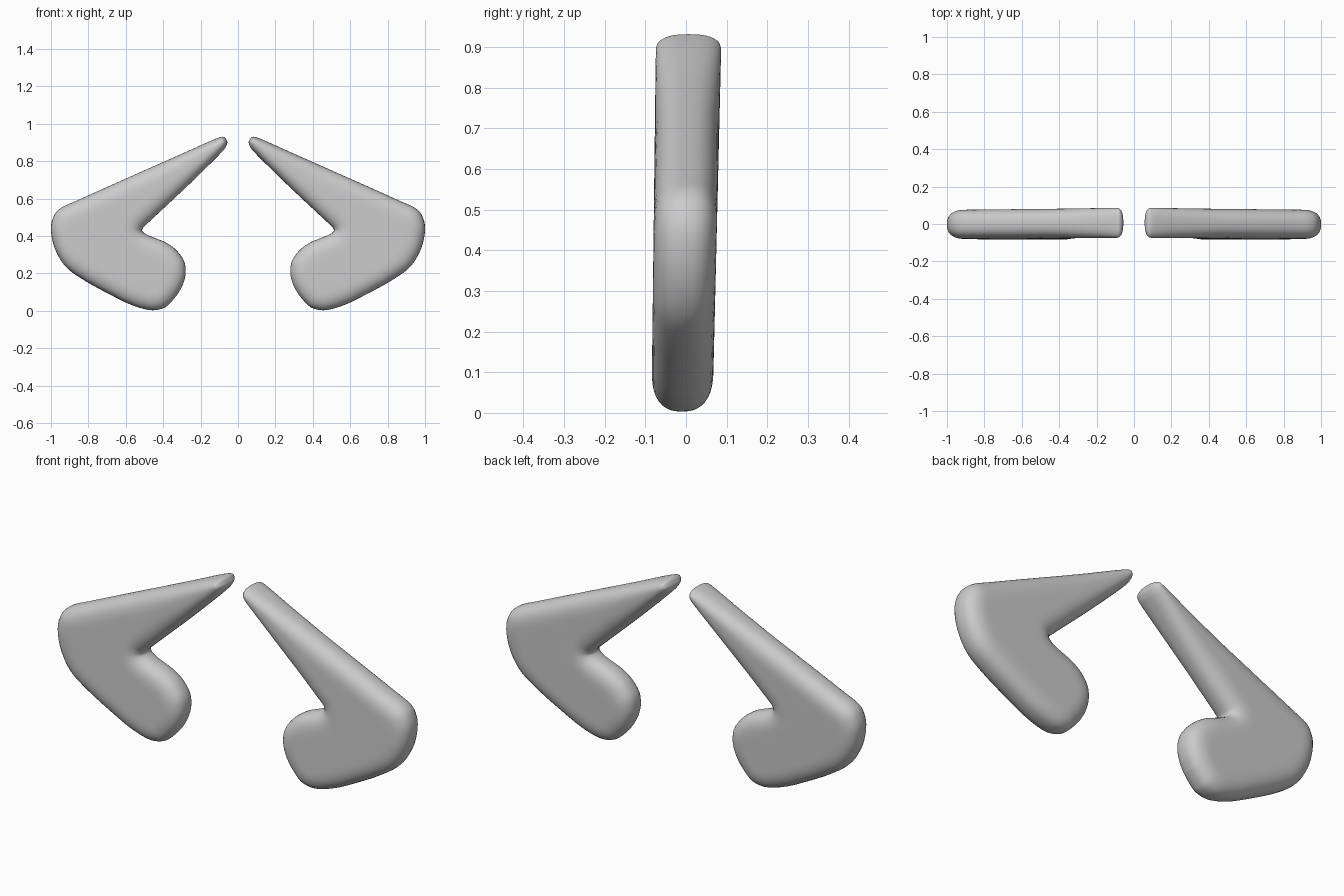
import bpy, bmesh, math
from mathutils import Vector

if "Cube" in bpy.data.objects:
    bpy.data.objects.remove(bpy.data.objects["Cube"])

# (outer x, outer z, inner x, inner z) across the bent shape, from tip to lobe
STATIONS = [
    (0.057, 0.905, 0.057, 0.905), (0.075, 0.929, 0.063, 0.880),
    (0.12, 0.92, 0.10, 0.835), (0.30, 0.84, 0.27, 0.668),
    (0.60, 0.707, 0.43, 0.518), (0.85, 0.595, 0.50, 0.452),
    (0.95, 0.548, 0.512, 0.435), (0.988, 0.50, 0.512, 0.427),
    (1.0, 0.43, 0.505, 0.419), (0.978, 0.33, 0.495, 0.412),
    (0.92, 0.235, 0.475, 0.402), (0.82, 0.162, 0.44, 0.388),
    (0.68, 0.085, 0.385, 0.365), (0.57, 0.032, 0.33, 0.325),
    (0.47, 0.004, 0.288, 0.265), (0.40, 0.014, 0.28, 0.20),
    (0.36, 0.045, 0.295, 0.14), (0.322, 0.09, 0.322, 0.09)]
SUB, COLS = 7, 26


def smooth_rows(pts):
    """Catmull-Rom interpolation of the stations."""
    v = [Vector(p) for p in pts]
    v = [v[0]] + v + [v[-1]]
    rows = []
    for i in range(1, len(v) - 2):
        a, b, c, d = v[i - 1:i + 3]
        for k in range(SUB):
            t = k / SUB
            rows.append(0.5 * (2 * b + (c - a) * t + (2 * a - 5 * b + 4 * c - d) * t**2
                               + (3 * b - a - 3 * c + d) * t**3))
    rows.append(v[-1])
    return rows


rows = smooth_rows(STATIONS)
outline = [Vector(r[:2]) for r in rows] + [Vector(r[2:]) for r in reversed(rows)]
segments = [(a, b - a) for a, b in zip(outline, outline[1:] + outline[:1])
            if (b - a).length > 1e-6]
tip = outline[0]


def edge_distance(p):
    best = 9.0
    for a, ab in segments:
        t = max(0.0, min(1.0, (p - a).dot(ab) / ab.length_squared))
        best = min(best, (p - a - ab * t).length)
    return best


def thickness(p):
    """Half thickness, rounding off towards the outline."""
    r = min(0.10, 0.035 + 0.15 * (p - tip).length)
    t = min(1.0, edge_distance(p) / r)
    return (0.075 + 0.006 * p.y) * (1 - (1 - t)**2.5)**0.4


# Pillow-shaped bent body: front and back sheets welded along the outline
bm = bmesh.new()
sheets = ([], [])
last = len(rows) - 1
for i, r in enumerate(rows):
    lines = ([], [])
    for j in range(COLS + 1):
        u = (1 - math.cos(math.pi * j / COLS)) / 2
        p = Vector(r[:2]).lerp(Vector(r[2:]), u)
        h = 0.0 if j in (0, COLS) or i in (0, last) else thickness(p)
        mid = 0.018 * p.y - 0.01
        for line, sign in zip(lines, (-1, 1)):
            line.append(bm.verts.new((p.x, mid + sign * h, p.y)))
    for sheet, line in zip(sheets, lines):
        sheet.append(line)
for sheet in sheets:
    for a, b in zip(sheet, sheet[1:]):
        for j in range(COLS):
            bm.faces.new((a[j], a[j + 1], b[j + 1], b[j]))
bmesh.ops.remove_doubles(bm, verts=bm.verts, dist=1e-5)
bmesh.ops.recalc_face_normals(bm, faces=bm.faces)
for f in bm.faces:
    f.smooth = True
mesh = bpy.data.meshes.new("bent_horns")
bm.to_mesh(mesh)
bm.free()
horns = bpy.data.objects.new("bent_horns", mesh)
bpy.context.collection.objects.link(horns)

# Mirrored partner on the left
mirror = horns.modifiers.new("Mirror", 'MIRROR')
mirror.use_axis[0] = True
mirror.use_mirror_merge = False
